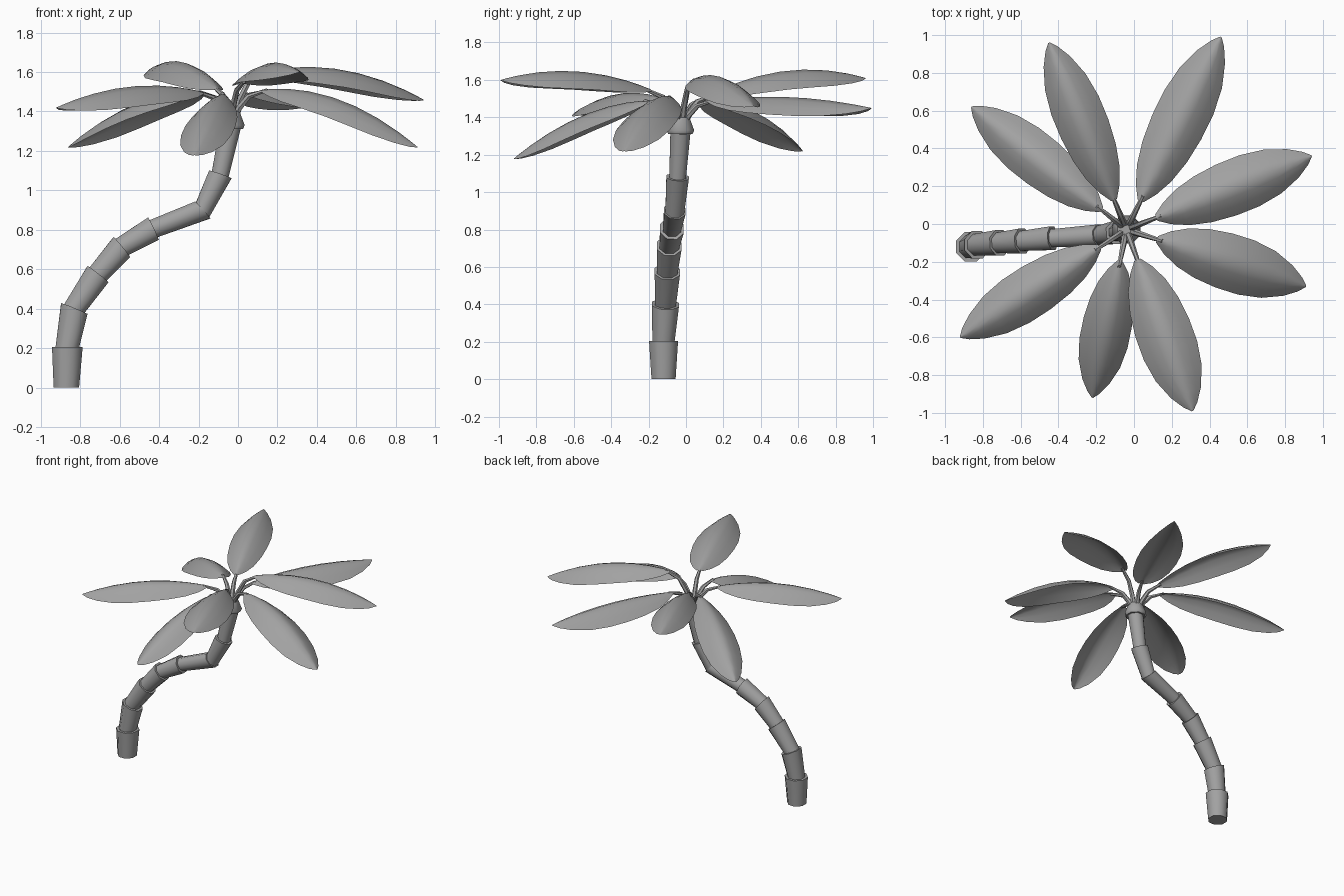
import bpy, bmesh, math
from mathutils import Vector

if "Cube" in bpy.data.objects:
    bpy.data.objects.remove(bpy.data.objects["Cube"])

grey = bpy.data.materials.new("plain grey")
grey.use_nodes = True
grey.diffuse_color = (0.36, 0.36, 0.36, 1)
grey.node_tree.nodes["Principled BSDF"].inputs["Base Color"].default_value = grey.diffuse_color


def loft(name, rows, closed=True):
    """Skin rows of points; closed rows become a capped tube, open rows a sheet."""
    bm = bmesh.new()
    grid = [[bm.verts.new(p) for p in row] for row in rows]
    n = len(grid[0])
    for a, b in zip(grid, grid[1:]):
        for i in range(n if closed else n - 1):
            j = (i + 1) % n
            bm.faces.new((a[i], a[j], b[j], b[i]))
    if closed:
        bm.faces.new(grid[0][::-1])
        bm.faces.new(grid[-1])
    bmesh.ops.recalc_face_normals(bm, faces=bm.faces)
    if not closed and sum(f.normal.z for f in bm.faces) < 0:
        bmesh.ops.reverse_faces(bm, faces=bm.faces)
    mesh = bpy.data.meshes.new(name)
    bm.to_mesh(mesh)
    bm.free()
    mesh.materials.append(grey)
    mesh.shade_smooth()
    mesh.set_sharp_from_angle(angle=math.radians(50))
    obj = bpy.data.objects.new(name, mesh)
    bpy.context.collection.objects.link(obj)
    return obj


def ring(center, axis, radius, sides=8):
    """Circle of points around an axis."""
    u = Vector((0, 1, 0)).cross(axis).normalized()
    if u.length < 0.5:
        u = Vector((1, 0, 0))
    v = axis.normalized().cross(u)
    angles = [math.tau * (i + 0.5) / sides for i in range(sides)]
    return [center + radius * (u * math.cos(a) + v * math.sin(a)) for a in angles]


# Trunk: flared segments stacked along a bent path
joints = [Vector(p) for p in (
    (-.87, -.12, 0), (-.865, -.12, .205), (-.83, -.11, .4), (-.71, -.1, .575),
    (-.59, -.09, .712), (-.43, -.075, .805), (-.18, -.06, .9),
    (-.09, -.045, 1.08), (-.04, -.03, 1.32))]
top_radii = (.084, .078, .073, .071, .068, .062, .065, .058)
steps = [(b - a).normalized() for a, b in zip(joints, joints[1:])]
axes = [Vector((0, 0, 1))] + [a + b for a, b in zip(steps, steps[1:])] + [steps[-1]]
axes[1] = Vector((0, 0, 1))
for i, r in enumerate(top_radii):
    low = ring(joints[i], axes[i], r * 0.83)
    high = ring(joints[i + 1], axes[i + 1], r)
    loft(f"trunk_segment_{i + 1}", [low, high])

# Crown cap at the top of the trunk
up = Vector((0, 0, 1))
crown = Vector((-.04, -.03, 0))
loft("crown_cap", [ring(crown + up * z, up, r)
                   for z, r in ((1.31, .07), (1.33, .08), (1.4, .052))])

# Leaves: tip position, midrib height at the blade start and middle, half width
leaves = (
    ((.46, .99, 1.45), 1.49, 1.51, .145),
    ((-.45, .96, 1.61), 1.52, 1.64, .135),
    ((-.86, .62, 1.22), 1.5, 1.46, .135),
    ((.94, .36, 1.46), 1.6, 1.62, .145),
    ((.91, -.33, 1.22), 1.51, 1.48, .15),
    ((.31, -.99, 1.6), 1.55, 1.64, .15),
    ((-.22, -.92, 1.18), 1.49, 1.43, .13),
    ((-.92, -.6, 1.42), 1.5, 1.53, .135))
outline = ((0, .12), (.07, .42), (.17, .7), (.3, .9), (.45, 1), (.6, 1),
           (.75, .86), (.88, .56), (.96, .26), (1, .03))
BEND = 0.42   # where along the blade the middle height applies
START = 0.17  # distance from the crown to the blade

for k, (tip, z0, z1, half) in enumerate(leaves):
    tip = Vector(tip)
    reach = (tip - crown).to_2d()
    out = reach.normalized().to_3d()
    side = Vector((-out.y, out.x, 0))
    length = reach.length - START

    rows = []
    for s, w in outline:
        z = (z0 * (s - BEND) * (s - 1) / BEND
             + z1 * s * (s - 1) / (BEND * (BEND - 1))
             + tip.z * s * (s - BEND) / (1 - BEND))
        mid = crown + out * (START + length * s) + up * z
        rows.append([mid + side * (u * half * w) - up * (.095 * w * abs(u) ** 1.5)
                     for u in (-1, -.67, -.33, 0, .33, .67, 1)])
    loft(f"leaf_{k + 1}", rows, closed=False)

    # Curved stem joining the blade to the crown
    path = [crown + out * d + up * (1.36 + (z0 - 1.36) * h)
            for d, h in ((.02, 0), (.05, .4), (.1, .78), (START + .03, 1))]
    loft(f"leaf_stem_{k + 1}", [
        ring(p, out + up, r, 6) for p, r in zip(path, (.02, .017, .015, .01))])
